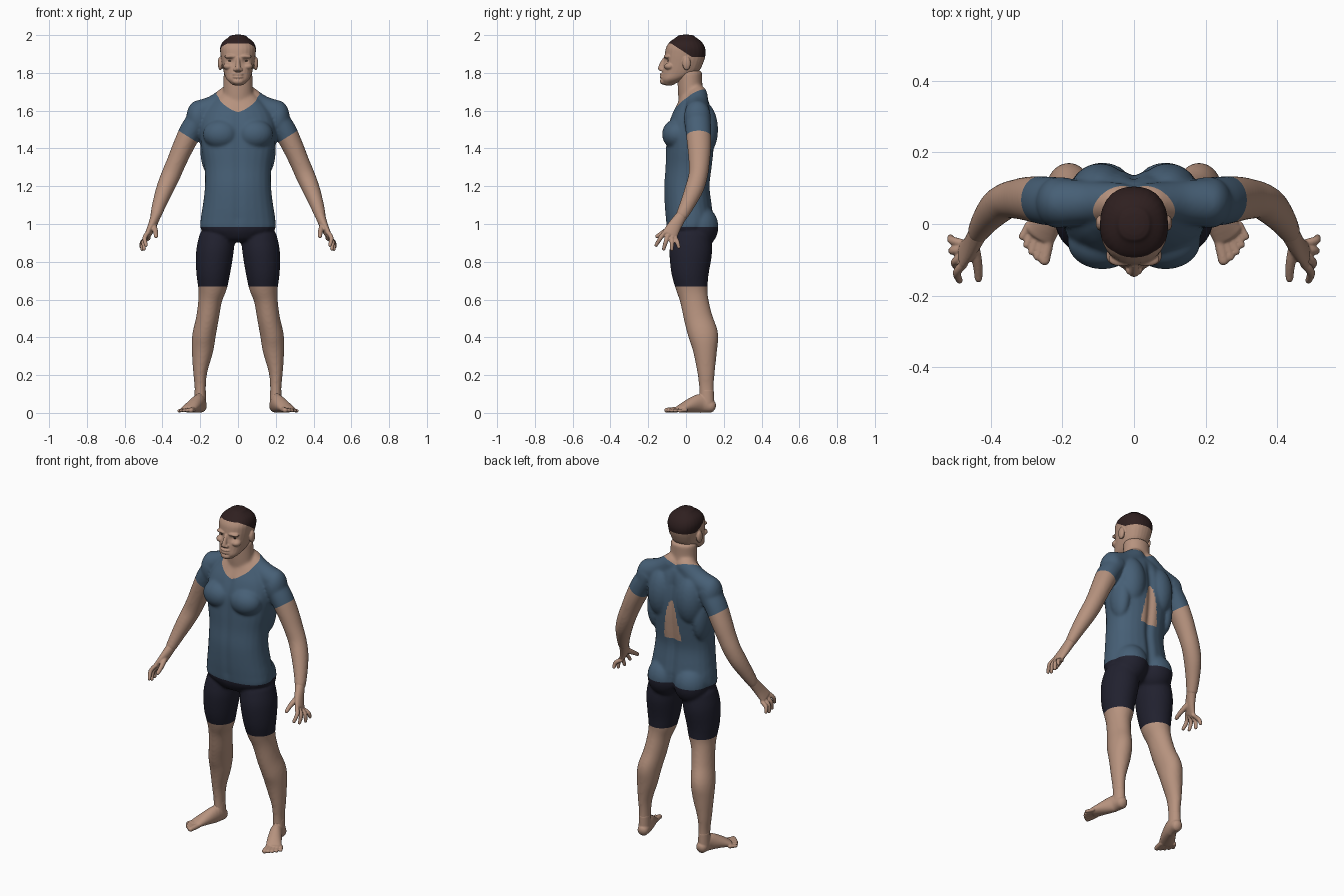
import bpy, bmesh, math
from mathutils import Vector, Matrix

if "Cube" in bpy.data.objects:
    bpy.data.objects.remove(bpy.data.objects["Cube"])

X, Y, Z = Vector((1, 0, 0)), Vector((0, 1, 0)), Vector((0, 0, 1))


def material(name, rgb):
    m = bpy.data.materials.new(name)
    m.use_nodes = True
    m.diffuse_color = (*rgb, 1)
    m.node_tree.nodes["Principled BSDF"].inputs["Base Color"].default_value = (*rgb, 1)
    return m


SKIN = material("skin", (0.47, 0.29, 0.21))
BLUE = material("blue cloth", (0.062, 0.115, 0.18))
NAVY = material("dark navy cloth", (0.015, 0.015, 0.028))
HAIR = material("dark brown hair", (0.028, 0.014, 0.014))
EYE = material("dark eye", (0.06, 0.04, 0.03))


def spline(rows, n=4):
    """Smooth rows of numbers with a Catmull-Rom curve."""
    out = []
    for i in range(len(rows) - 1):
        a, b, c, d = (rows[max(0, min(len(rows) - 1, i + k))] for k in (-1, 0, 1, 2))
        for s in range(n):
            t = s / n
            out.append([0.5 * (2 * q + (r - p) * t + (2 * p - 5 * q + 4 * r - u) * t * t
                               + (3 * q - p - 3 * r + u) * t ** 3) for p, q, r, u in zip(a, b, c, d)])
    return out + [list(rows[-1])]


def tube(bm, rows, ref, cap=1.0, axis=None, power=2.0, n=28):
    """Loft rounded rings (x, y, z, side radius, depth radius) with domed ends."""
    rows = spline(rows)
    pts = [Vector(r[:3]) for r in rows]
    dirs = [axis or (pts[min(i + 1, len(pts) - 1)] - pts[max(i - 1, 0)]).normalized() for i in range(len(pts))]
    rings = [(p, t, r[3], r[4]) for p, t, r in zip(pts, dirs, rows)]
    for end, sign in ((0, -1), (-1, 1)):
        p, t, a, b = rings[end]
        for u in (0.5, 0.8, 0.97):
            k = math.sqrt(1 - u * u)
            new = (p + t * sign * u * cap * min(a, b), t, a * k, b * k)
            rings.insert(0, new) if sign < 0 else rings.append(new)
    loops = []
    for p, t, a, b in rings:
        side = t.cross(ref).normalized()
        deep = side.cross(t)
        loop = []
        for j in range(n):
            c, s = math.cos(math.tau * j / n), math.sin(math.tau * j / n)
            f = (abs(c) ** power + abs(s) ** power) ** (-1 / power)
            loop.append(bm.verts.new(p + side * a * c * f + deep * b * s * f))
        loops.append(loop)
    for l, m in zip(loops, loops[1:]):
        for j in range(n):
            bm.faces.new((l[j], l[(j + 1) % n], m[(j + 1) % n], m[j]))
    bm.faces.new(loops[0][::-1])
    bm.faces.new(loops[-1])


def stack(bm, rows, cap):
    """Loft upright sections given as (height, half width, front, back)."""
    tube(bm, [(0, (f + b) / 2, z, w, (b - f) / 2) for z, w, f, b in rows], Y, cap, Z, 2.3)


def ball(bm, centre, radii):
    bmesh.ops.create_uvsphere(bm, u_segments=24, v_segments=16, radius=1,
                              matrix=Matrix.Translation(centre) @ Matrix.Diagonal((*radii, 1)))


def mirror(bm):
    copy = bmesh.ops.duplicate(bm, geom=bm.verts[:] + bm.edges[:] + bm.faces[:])["geom"]
    bmesh.ops.scale(bm, vec=(-1, 1, 1), verts=[g for g in copy if isinstance(g, bmesh.types.BMVert)])


def fuse(bm, voxel, rounds):
    """Blend overlapping volumes into one skin."""
    bmesh.ops.recalc_face_normals(bm, faces=bm.faces)
    mesh = bpy.data.meshes.new("blend")
    bm.to_mesh(mesh)
    ob = bpy.data.objects.new("blend", mesh)
    bpy.context.collection.objects.link(ob)
    r = ob.modifiers.new("Remesh", "REMESH")
    r.mode, r.voxel_size = "VOXEL", voxel
    s = ob.modifiers.new("Smooth", "SMOOTH")
    s.factor, s.iterations = 0.5, rounds
    out = bmesh.new()
    out.from_mesh(ob.evaluated_get(bpy.context.evaluated_depsgraph_get()).to_mesh())
    bpy.data.objects.remove(ob)
    return out


def cut(bm, point, normal):
    bmesh.ops.bisect_plane(bm, geom=bm.verts[:] + bm.edges[:] + bm.faces[:], plane_co=point, plane_no=normal)


def part(name, bm, mat, keep=None):
    new = bm.copy()
    if keep:
        drop = [f for f in new.faces if not keep(f.calc_center_median())]
        bmesh.ops.delete(new, geom=drop, context="FACES")
    for f in new.faces:
        f.smooth = True
    mesh = bpy.data.meshes.new(name)
    new.to_mesh(mesh)
    mesh.materials.append(mat)
    bpy.context.collection.objects.link(bpy.data.objects.new(name, mesh))


# Limbs and paired muscles, left side first
bm = bmesh.new()
tube(bm, [(.19, .06, 1.58, .06, .07), (.245, .065, 1.5, .061, .068), (.29, .07, 1.41, .056, .063),
          (.325, .07, 1.33, .052, .056), (.355, .065, 1.26, .051, .051), (.385, .045, 1.19, .047, .05),
          (.415, .01, 1.11, .038, .041), (.437, -.025, 1.04, .029, .032)], Y, .5)
tube(bm, [(.11, .03, .93, .095, .105), (.123, .025, .85, .099, .113), (.131, .022, .75, .091, .101),
          (.135, .03, .67, .078, .086), (.147, .043, .6, .063, .075), (.162, .065, .5, .06, .076),
          (.18, .092, .41, .062, .079), (.188, .101, .33, .057, .064), (.2, .106, .22, .038, .047),
          (.2, .108, .14, .03, .039), (.2, .11, .07, .031, .04)], Y, .5)
tube(bm, [(.04, .06, 1.68, .06, .055), (.12, .06, 1.622, .062, .06), (.2, .06, 1.59, .066, .066)], Y)
ball(bm, (.212, .06, 1.56), (.062, .072, .095))          # deltoid
ball(bm, (.088, -.05, 1.475), (.098, .077, .08))         # chest muscle
ball(bm, (.095, .085, 1.5), (.085, .085, .15))           # shoulder blade
ball(bm, (.15, .06, 1.4), (.05, .07, .14))               # flank muscle
ball(bm, (.088, .07, .985), (.1, .102, .115))            # buttock
mirror(bm)
# Torso and neck
stack(bm, [(.93, .13, -.08, .1), (.97, .195, -.1, .13), (1.03, .197, -.108, .145), (1.1, .186, -.114, .138),
           (1.2, .175, -.117, .127), (1.3, .177, -.11, .138), (1.4, .193, -.107, .148),
           (1.5, .2, -.1, .15), (1.58, .18, -.075, .14), (1.64, .14, -.045, .125), (1.69, .085, -.025, .1)], .3)
tube(bm, [(0, .045, 1.58, .09, .075), (0, .03, 1.66, .082, .07), (0, .022, 1.72, .078, .066),
          (0, .02, 1.8, .076, .066)], Y, .3)
body = fuse(bm, .0075, 9)

# Spine and breastbone grooves
for v in body.verts:
    if .95 < v.co.z < 1.66 and abs(v.co.x) < .1:
        fade = min(1, (1.66 - v.co.z) / .08, (v.co.z - .95) / .08)
        depth = -.014 if v.co.y > 0 else .006
        v.co.y += depth * fade * math.exp(-(v.co.x / .022) ** 2)

HEM, LEG_HEM = .985, .67
SLEEVE, DOWN_ARM = Vector((.26, 0, 1.46)), Vector((.53, 0, -.85))
HOLE_TOP, HOLE_BASE = 1.49, 1.25


def collar(c):
    return 1.63 + .6 * c.y + .35 * abs(c.x)


def clothing(c):
    a = Vector((abs(c.x), c.y, c.z))
    if a.x > .3 and a.z < 1.4 or a.x > .206 and a.z > 1.1 and (a - SLEEVE).dot(DOWN_ARM) > 0:
        return "skin"
    if a.z < HEM:
        return "shorts" if a.z > LEG_HEM else "skin"
    gap = a.y > .04 and HOLE_BASE < a.z < HOLE_TOP and a.x < .058 * math.sqrt((HOLE_TOP - a.z) / .24)
    return "skin" if gap or a.z > collar(a) else "shirt"


for h in (HEM, LEG_HEM, HOLE_BASE):
    cut(body, (0, 0, h), Z)
for s in (-1, 1):
    cut(body, (s * SLEEVE.x, 0, SLEEVE.z), (s * DOWN_ARM.x, 0, DOWN_ARM.z))
    cut(body, (0, 0, 1.63), (-.35 * s, -.6, 1))
for name, key, mat in (("body_skin", "skin", SKIN), ("shirt", "shirt", BLUE), ("shorts", "shorts", NAVY)):
    part(name, body, mat, lambda c: clothing(c) == key)

# Head: paired features, then skull, nose and mouth
bm = bmesh.new()
ball(bm, (.094, .003, 1.85), (.013, .022, .036))         # ear
ball(bm, (.036, -.098, 1.886), (.036, .021, .012))       # brow
ball(bm, (.05, -.088, 1.835), (.028, .028, .02))         # cheekbone
ball(bm, (.013, -.128, 1.818), (.011, .013, .01))        # nostril
mirror(bm)
stack(bm, [(1.742, .035, -.122, -.06), (1.765, .06, -.13, -.01), (1.8, .074, -.126, .06), (1.85, .085, -.118, .09),
           (1.9, .093, -.112, .104), (1.935, .094, -.105, .1), (1.965, .08, -.085, .082),
           (1.988, .05, -.052, .052)], .3)
tube(bm, [(0, -.108, 1.875, .01, .014), (0, -.124, 1.845, .012, .016), (0, -.134, 1.822, .015, .015)], Y, .8)
ball(bm, (0, -.118, 1.755), (.03, .02, .018))            # chin
for z in (1.793, 1.778):
    ball(bm, (0, -.122, z), (.03, .017, .008))           # lips
head = fuse(bm, .004, 2)
for v in head.verts:                                     # eye sockets
    d = (Vector((abs(v.co.x), v.co.z)) - Vector((.04, 1.863))).length
    if v.co.y < -.05:
        v.co.y += .012 * math.exp(-(d / .016) ** 2)


def hairline(c):
    return c.z > max(1.885, min(1.955, 1.885 + (.03 - c.y) * .65))


cut(head, (0, 0, 1.885), Z)
cut(head, (0, 0, 1.955), Z)
cut(head, (0, .03, 1.885), (0, .65, 1))
part("hair", head, HAIR, hairline)
part("head", head, SKIN, lambda c: not hairline(c))

bm = bmesh.new()
ball(bm, (.04, -.087, 1.863), (.015, .0115, .006))
mirror(bm)
part("eyes", bm, EYE)

# Hands: palm, four fingers and thumb
bm = bmesh.new()
tube(bm, [(.433, -.02, 1.05, .029, .027), (.455, -.06, .99, .036, .022), (.477, -.085, .945, .042, .016)], X, .6)
for k, tip in enumerate([(.487, -.158, .888), (.497, -.118, .868), (.508, -.075, .866), (.512, -.038, .878)]):
    base = Vector((.475, -.112 + .019 * k, .957 - .011 * k))
    tip = Vector(tip)
    mid = base.lerp(tip, .5) + Vector((.013, 0, .004))
    tube(bm, [(*base, .012, .012), (*mid, .012, .012), (*tip, .0095, .0095)], X, n=12)
tube(bm, [(.45, -.055, .995, .018, .018), (.437, -.11, .962, .014, .014), (.434, -.152, .935, .011, .011)], X, n=12)
mirror(bm)
part("hands", fuse(bm, .004, 2), SKIN)

# Feet: instep and five toes
bm = bmesh.new()
tube(bm, [(.2, .11, .12, .03, .037), (.2, .11, .05, .032, .04)], Y, .5)
tube(bm, [(.197, .132, .034, .032, .034), (.205, .08, .05, .034, .05), (.233, .02, .038, .04, .037),
          (.262, -.03, .021, .044, .02)], Z, .8)
for k in range(5):
    t = k / 4
    base = Vector((.238, -.045, .018)).lerp(Vector((.294, -.002, .014)), t)
    tip = Vector((.25, -.102, .014)).lerp(Vector((.312, -.036, .011)), t) + Vector((.006, -.012, 0)) * (t * (1 - t) * 3)
    r = .0155 - .005 * min(1, .4 + t) * (k > 0)
    tube(bm, [(*base, r, r), (*tip, r, r * .85)], Z, n=12)
mirror(bm)
feet = fuse(bm, .004, 2)
for v in feet.verts:
    v.co.z = max(v.co.z, 0)
part("feet", feet, SKIN)
